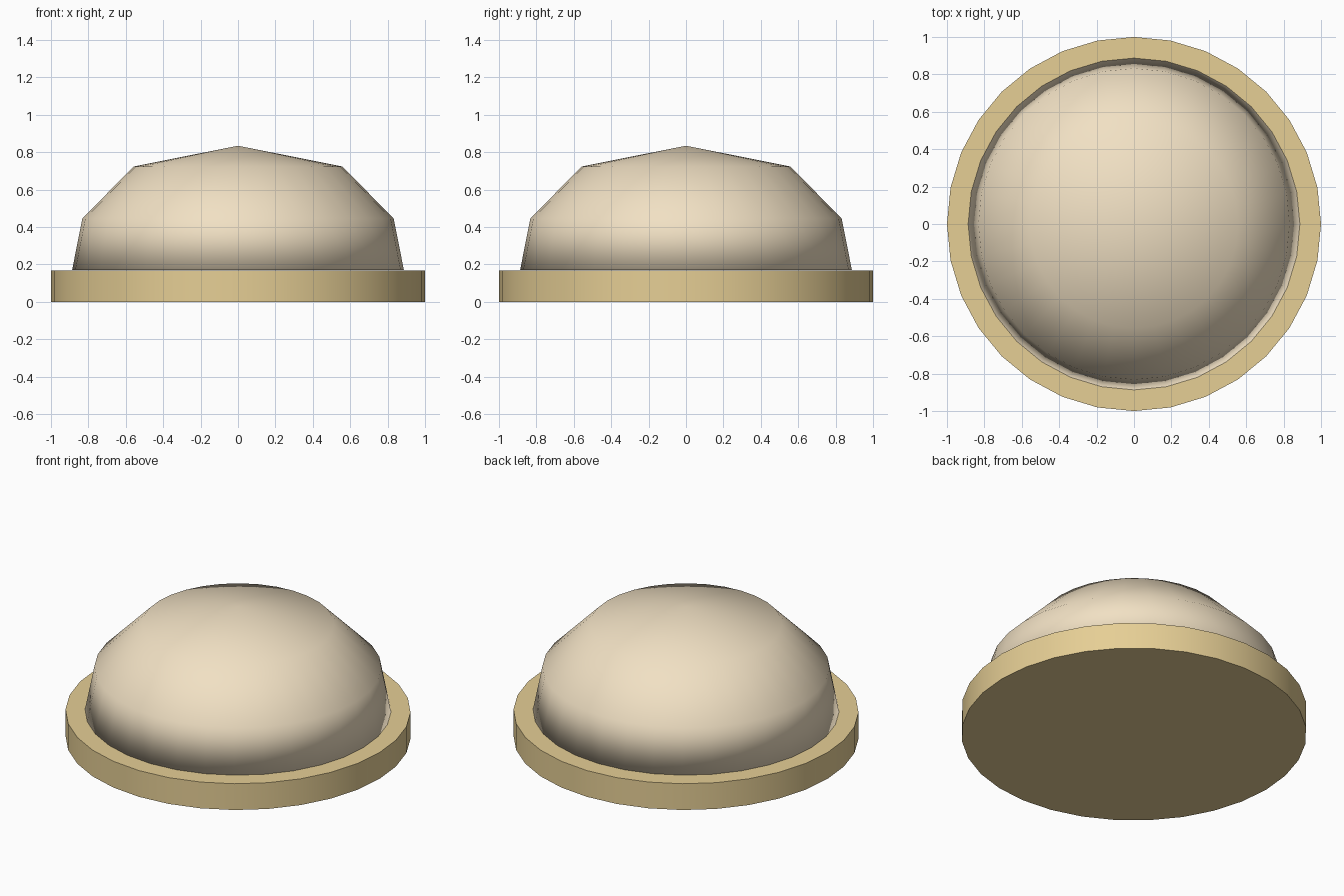
import bpy, bmesh, math

if "Cube" in bpy.data.objects:
    bpy.data.objects.remove(bpy.data.objects["Cube"])

SEG = 32


def material(name, rgb):
    m = bpy.data.materials.new(name)
    m.diffuse_color = (*rgb, 1)
    m.use_nodes = True
    m.node_tree.nodes["Principled BSDF"].inputs["Base Color"].default_value = m.diffuse_color
    return m


def lathe(name, profile, mat, inverted=False, angle=30):
    """Revolve a closed (radius, z) outline around z."""
    bm = bmesh.new()
    rings = []
    for r, z in profile:
        if r == 0:
            rings.append([bm.verts.new((0, 0, z))] * SEG)
        else:
            rings.append([bm.verts.new((r * math.cos(2 * math.pi * i / SEG),
                                        r * math.sin(2 * math.pi * i / SEG), z))
                          for i in range(SEG)])
    n = len(rings)
    for a, b in zip(rings, rings[1:] + rings[:1]):
        for i in range(SEG):
            j = (i + 1) % SEG
            quad = list(dict.fromkeys((a[i], a[j], b[j], b[i])))
            if len(quad) > 2:
                bm.faces.new(quad)
    bmesh.ops.recalc_face_normals(bm, faces=bm.faces)
    if inverted:
        bmesh.ops.reverse_faces(bm, faces=bm.faces)
    mesh = bpy.data.meshes.new(name)
    bm.to_mesh(mesh)
    bm.free()
    mesh.materials.append(mat)
    ob = bpy.data.objects.new(name, mesh)
    bpy.context.collection.objects.link(ob)
    bpy.ops.object.select_all(action='DESELECT')
    ob.select_set(True)
    bpy.context.view_layer.objects.active = ob
    if angle:
        bpy.ops.object.shade_smooth_by_angle(angle=math.radians(angle))
    else:
        bpy.ops.object.shade_smooth()
    return ob


# Round base plate
lathe("base_plate", [(0, 0), (1, 0), (1, 0.168), (0, 0.168)],
      material("tan", (0.79, 0.62, 0.30)))

# Thin inside-out dome shell: outer skin faces in, inner skin faces out
lathe("dome_shell",
      [(0, 0.835), (0.557, 0.724), (0.832, 0.447), (0.887, 0.17),
       (0.858, 0.17), (0.805, 0.434), (0.542, 0.698), (0, 0.806)],
      material("cream", (0.88, 0.75, 0.55)), inverted=True, angle=None)
